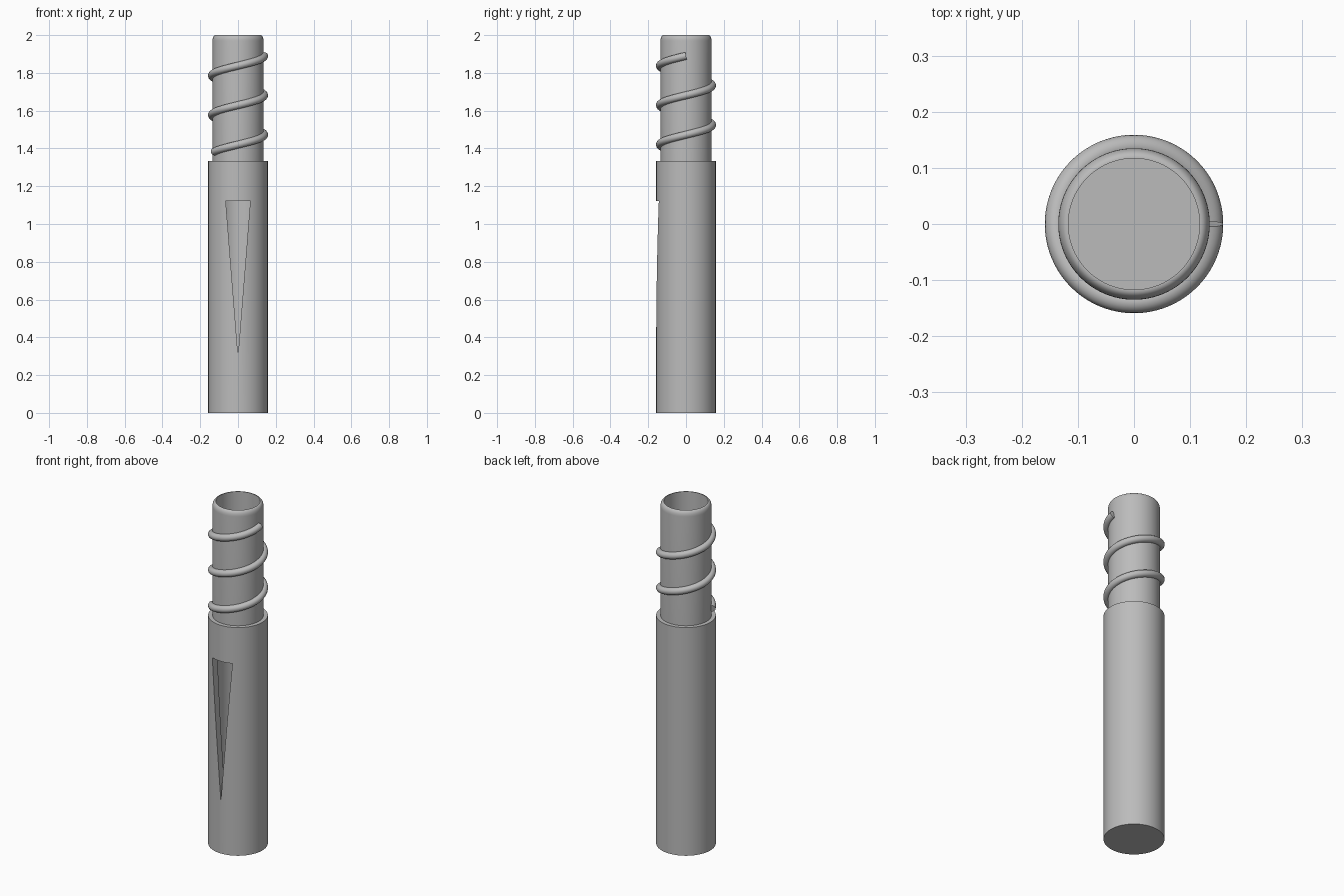
import bpy, bmesh, math
from mathutils import Vector

if "Cube" in bpy.data.objects:
    bpy.data.objects.remove(bpy.data.objects["Cube"])

grey = bpy.data.materials.new("plain_grey")
grey.diffuse_color = (0.5, 0.5, 0.5, 1)
grey.use_nodes = True
grey.node_tree.nodes["Principled BSDF"].inputs["Base Color"].default_value = grey.diffuse_color


def make_object(name, bm):
    bmesh.ops.recalc_face_normals(bm, faces=bm.faces)
    mesh = bpy.data.meshes.new(name)
    bm.to_mesh(mesh)
    bm.free()
    obj = bpy.data.objects.new(name, mesh)
    bpy.context.collection.objects.link(obj)
    mesh.materials.append(grey)
    return obj


def activate(obj):
    bpy.ops.object.select_all(action='DESELECT')
    obj.select_set(True)
    bpy.context.view_layer.objects.active = obj


def lathe(name, profile, steps=96):
    bm = bmesh.new()
    verts = [bm.verts.new((r, 0, z)) for r, z in profile]
    edges = [bm.edges.new(pair) for pair in zip(verts, verts[1:])]
    bmesh.ops.spin(bm, geom=verts + edges, cent=(0, 0, 0), axis=(0, 0, 1),
                   angle=2 * math.pi, steps=steps, use_merge=True)
    bmesh.ops.remove_doubles(bm, verts=bm.verts, dist=1e-5)
    return make_object(name, bm)


# Hollow stepped tube with a closed bottom and a rounded top lip
OUTER, NECK, BORE = 0.158, 0.135, 0.117
lip = [(0.119 + 0.016 * math.cos(a), 1.97 + 0.03 * math.sin(a))
       for a in (math.pi / 2 * i / 6 for i in range(7))]
tube = lathe("tube_body", [(0, 0), (OUTER, 0), (OUTER, 1.333), (NECK, 1.333)]
             + lip + [(BORE, 2.0), (BORE, 0.04), (0, 0.04)])

# Tapered slot through the front wall
bm = bmesh.new()
tri = bm.faces.new([bm.verts.new((x, -0.3, z))
                    for x, z in ((-0.065, 1.122), (0.065, 1.122), (0, 0.305))])
ext = bmesh.ops.extrude_face_region(bm, geom=[tri])
bmesh.ops.translate(bm, vec=(0, 0.26, 0),
                    verts=[v for v in ext["geom"] if isinstance(v, bmesh.types.BMVert)])
cutter = make_object("slot_cutter", bm)
cutter.hide_render = True
cut = tube.modifiers.new("slot", 'BOOLEAN')
cut.operation, cut.object, cut.solver = 'DIFFERENCE', cutter, 'EXACT'
activate(tube)
bpy.ops.object.modifier_apply(modifier="slot")
bpy.data.objects.remove(cutter)

# Round spiral thread wound around the neck
HELIX_R, WIRE_R, PITCH, SIDES = 0.139, 0.02, 0.2088, 16
start, end, count = math.radians(-155), math.radians(720), 210
bm = bmesh.new()
rings = []
for i in range(count + 1):
    t = start + (end - start) * i / count
    radial = Vector((math.cos(t), math.sin(t), 0))
    tangent = Vector((-HELIX_R * math.sin(t), HELIX_R * math.cos(t),
                      PITCH / (2 * math.pi))).normalized()
    up = radial.cross(tangent)
    centre = radial * HELIX_R + Vector((0, 0, 1.4725 + PITCH * t / (2 * math.pi)))
    rings.append([bm.verts.new(centre + WIRE_R * (math.cos(a) * radial + math.sin(a) * up))
                  for a in (2 * math.pi * k / SIDES for k in range(SIDES))])
for low, high in zip(rings, rings[1:]):
    for k in range(SIDES):
        n = (k + 1) % SIDES
        bm.faces.new((low[k], low[n], high[n], high[k]))
bm.faces.new(rings[0])
bm.faces.new(rings[-1])
thread = make_object("spiral_thread", bm)

# Smooth shading with crisp edges
for obj in (tube, thread):
    activate(obj)
    bpy.ops.object.shade_smooth_by_angle(angle=math.radians(30))
